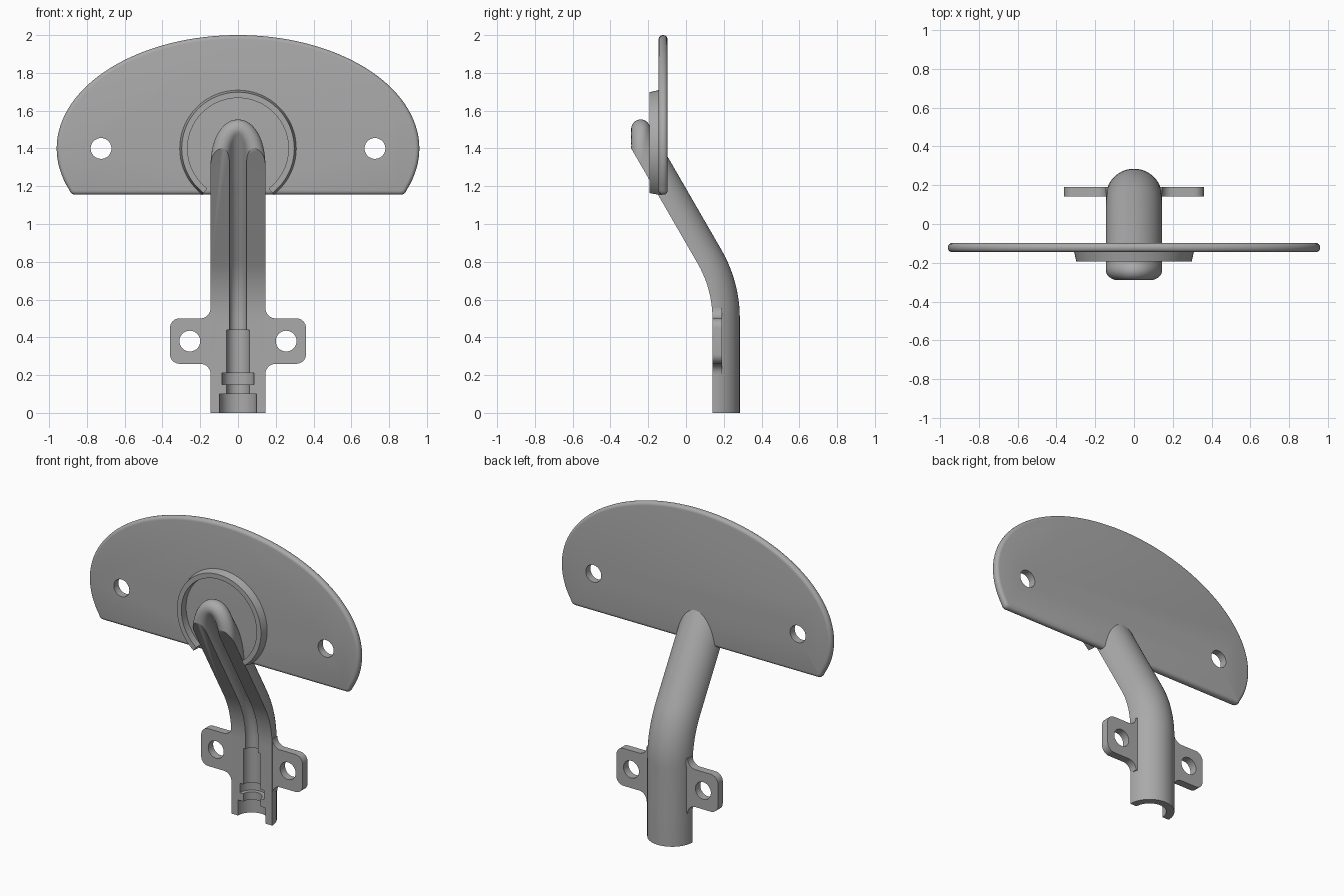
import bpy, bmesh
from math import sin, cos, pi, radians, sqrt
from mathutils import Vector as V

cube = bpy.data.objects.get("Cube")
if cube:
    bpy.data.objects.remove(cube)

grey = bpy.data.materials.new("satin grey")
grey.use_nodes = True
COLOUR = (0.4, 0.4, 0.4, 1)
grey.diffuse_color = COLOUR
grey.node_tree.nodes["Principled BSDF"].inputs["Base Color"].default_value = COLOUR


def finish(name, bm):
    bmesh.ops.recalc_face_normals(bm, faces=bm.faces)
    mesh = bpy.data.meshes.new(name)
    bm.to_mesh(mesh)
    bm.free()
    mesh.materials.append(grey)
    ob = bpy.data.objects.new(name, mesh)
    bpy.context.collection.objects.link(ob)
    return ob


def loft(name, rings, loop=False):
    """Skin a list of closed cross-sections, capped or joined end to end."""
    bm = bmesh.new()
    rows = [[bm.verts.new(p) for p in ring] for ring in rings]
    n = len(rows[0])
    pairs = list(zip(rows, rows[1:])) + ([(rows[-1], rows[0])] if loop else [])
    for a, b in pairs:
        for i in range(n):
            j = (i + 1) % n
            bm.faces.new((a[i], a[j], b[j], b[i]))
    if not loop:
        bm.faces.new(rows[0])
        bm.faces.new(rows[-1])
    return finish(name, bm)


def slab(name, outline, y0, y1):
    return loft(name, [[V((x, y, z)) for x, z in outline] for y in (y0, y1)])


def arc(cx, cz, r, a0, a1, n=8):
    return [(cx + r * cos(radians(a0 + (a1 - a0) * i / n)),
             cz + r * sin(radians(a0 + (a1 - a0) * i / n))) for i in range(n + 1)]


def activate(ob):
    bpy.ops.object.select_all(action='DESELECT')
    ob.select_set(True)
    bpy.context.view_layer.objects.active = ob


def cut(ob, cutter):
    mod = ob.modifiers.new("cut", 'BOOLEAN')
    mod.operation, mod.solver, mod.object = 'DIFFERENCE', 'EXACT', cutter
    activate(ob)
    bpy.ops.object.modifier_apply(modifier=mod.name)
    bpy.data.objects.remove(cutter)


def hole(ob, x, z, r):
    cut(ob, slab("hole_cutter", arc(x, z, r, 0, 352.5, 47), -0.5, 0.5))


def smooth(ob):
    activate(ob)
    bpy.ops.object.shade_smooth_by_angle(angle=radians(30))


# Path of the arm axis: upright, then bent forward
TILT = radians(30)
BEND = 0.58
N = 64
thetas = [2 * pi * i / N for i in range(N)]
bend = [(V((0, 0.14 - BEND + BEND * cos(TILT * k / 10), 0.5 + BEND * sin(TILT * k / 10))),
         TILT * k / 10) for k in range(11)]
end = bend[-1][0]
ahead = V((0, -sin(TILT), cos(TILT)))


def foot(z):
    return (V((0, 0.14, z)), 0)


def normal(t, a):
    return V((cos(t), sin(t) * cos(a), sin(t) * sin(a)))


def circle(station, r):
    p, a = station
    return [p + r * normal(t, a) for t in thetas]


# Arm: hollow tube with a rounded lip and stepped bore, halved along its axis
OUTER, INNER = 0.145, 0.045
MID, LIP = (OUTER + INNER) / 2, (OUTER - INNER) / 2


def lip_point(t, phi):
    n = normal(t, TILT)
    centre = end + MID * n
    centre += ahead * ((centre.y + 0.24) / sin(TILT))
    front = V((0, -1, 0))
    e = (front - n * front.dot(n)).normalized()
    return centre + LIP * (cos(phi) * n + sin(phi) * e)


rings = [circle(s, OUTER) for s in [foot(0)] + bend]
rings += [[lip_point(t, pi * k / 16) for t in thetas] for k in range(17)]
rings += [circle(s, INNER) for s in reversed(bend)]
bore = [(0.44, INNER), (0.44, 0.06), (0.21, 0.06), (0.21, 0.085), (0.15, 0.085),
        (0.15, 0.06), (0.1, 0.06), (0.1, 0.098), (0, 0.098)]
rings += [circle(foot(z), r) for z, r in bore]
arm = loft("support_arm", rings, loop=True)


def front_box(station):
    p, a = station
    u = normal(pi / 2, a)
    side = V((0.3, 0, 0))
    return [p - side, p + side, p + side - 0.35 * u, p - side - 0.35 * u]


far = (end + ahead * 1.5, TILT)
cut(arm, loft("front_cutter", [front_box(s) for s in [foot(-0.1)] + bend + [far]]))
smooth(arm)

# Head plate: ellipse with a flat base, rounded rim, two holes
BASE, MIDZ, RX, RZ = 1.155, 1.4, 0.96, 0.6
half = []
low = -0.3754
for i in range(41):
    t = low + (pi / 2 - low) * i / 40
    half.append((RX * cos(t), MIDZ + RZ * sin(t)))
corner = [(0.863, BASE), (0.878, 1.159), (0.888, 1.168)]
right = corner + half
plate = slab("head_plate", right + [(-x, z) for x, z in reversed(right[:-1])], -0.145, -0.098)
bevel = plate.modifiers.new("rim", 'BEVEL')
bevel.width, bevel.segments = 0.021, 4
bevel.limit_method, bevel.angle_limit = 'ANGLE', radians(40)
bevel.use_clamp_overlap = False
activate(plate)
bpy.ops.object.modifier_apply(modifier=bevel.name)
for sx in (-1, 1):
    hole(plate, sx * 0.725, MIDZ, 0.055)
# Channel of the arm runs on through the base of the plate
cut(plate, loft("channel_cutter", [circle(bend[-1], INNER), circle(far, INNER)]))
smooth(plate)

# Open collar around the arm on the plate front
profile = [(0.267, -0.13), (0.267, -0.193), (0.298, -0.193), (0.312, -0.13)]
sweep = [radians(-52.5 + 285 * i / 60) for i in range(61)]
collar = loft("collar", [[V((r * cos(t), y, MIDZ + r * sin(t))) for r, y in profile]
                         for t in sweep])
smooth(collar)

# Mounting lugs with filleted roots
lug_shape = ([(0.12, 0.205)] + arc(0.2, 0.205, 0.055, 180, 90)
             + arc(0.31, 0.31, 0.05, -90, 0) + arc(0.31, 0.45, 0.05, 0, 90)
             + arc(0.2, 0.555, 0.055, 270, 180) + [(0.12, 0.555)])
for name, sx in (("left_lug", 1), ("right_lug", -1)):
    lug = slab(name, [(sx * x, z) for x, z in lug_shape], 0.141, 0.191)
    hole(lug, sx * 0.255, 0.38, 0.055)
    smooth(lug)
